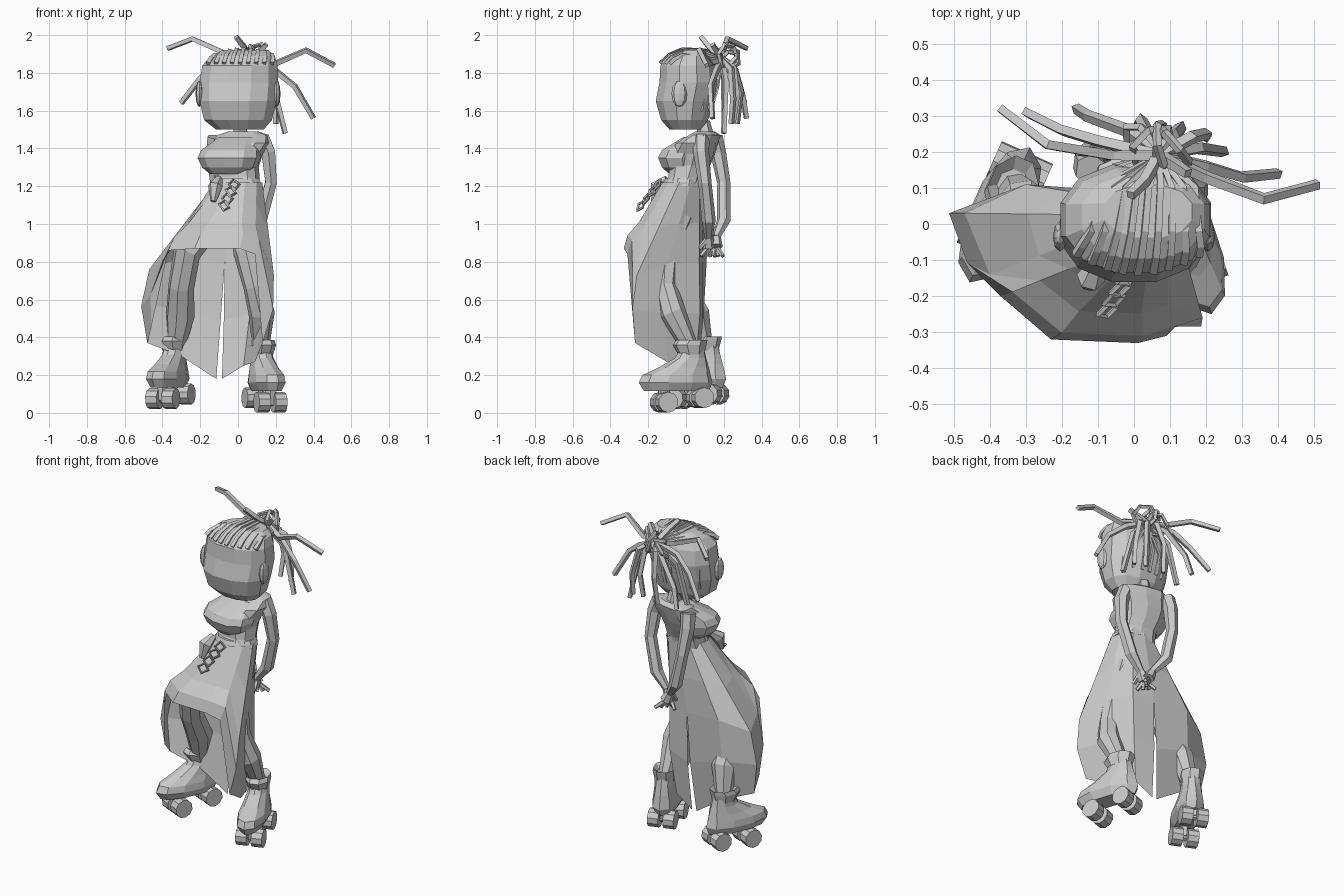
import bpy, bmesh, math
from mathutils import Vector, Matrix, Quaternion

cube = bpy.data.objects.get("Cube")
if cube:
    bpy.data.objects.remove(cube, do_unlink=True)

clay = bpy.data.materials.new("clay_grey")
clay.use_nodes = True
GREY = (0.6, 0.6, 0.6, 1)
clay.diffuse_color = GREY
clay.node_tree.nodes["Principled BSDF"].inputs["Base Color"].default_value = GREY


def finish(name, bm, fix=True):
    if fix:
        bmesh.ops.recalc_face_normals(bm, faces=bm.faces)
    mesh = bpy.data.meshes.new(name)
    bm.to_mesh(mesh)
    bm.free()
    mesh.materials.append(clay)
    obj = bpy.data.objects.new(name, mesh)
    bpy.context.collection.objects.link(obj)
    return obj


def bridge(name, rings, place=Matrix()):
    """Skin a stack of closed rings and cap both ends."""
    bm = bmesh.new()
    loops = [[bm.verts.new(place @ Vector(p)) for p in ring] for ring in rings]
    n = len(loops[0])
    for low, high in zip(loops, loops[1:]):
        for i in range(n):
            j = (i + 1) % n
            bm.faces.new((low[i], low[j], high[j], high[i]))
    bm.faces.new(loops[0][::-1])
    bm.faces.new(loops[-1])
    return finish(name, bm)


def loft(name, sections, sides=10, square=1.0, place=Matrix()):
    """Sections are (z, centre x, half width, front y, back y)."""
    def soft(v):
        return math.copysign(abs(v) ** square, v)
    rings = []
    for z, cx, rx, front, back in sections:
        cy, ry = (front + back) / 2, (back - front) / 2
        turns = [math.tau * (i + 0.5) / sides for i in range(sides)]
        rings.append([(cx + rx * soft(math.cos(a)), cy + ry * soft(math.sin(a)), z) for a in turns])
    return bridge(name, rings, place)


def tube(name, points, radii, sides=6):
    """Sweep a polygon along a bent path; a single radius is tapered."""
    points = [Vector(p) for p in points]
    count = len(points)
    if not isinstance(radii, (list, tuple)):
        radii = [radii * (1 - 0.3 * i / count) for i in range(count)]
    heading, turn, rings = Vector((0, 0, 1)), Quaternion(), []
    for i, (p, r) in enumerate(zip(points, radii)):
        new = (points[min(i + 1, count - 1)] - points[max(i - 1, 0)]).normalized()
        turn = heading.rotation_difference(new) @ turn
        heading = new
        turns = [math.tau * (k + 0.5) / sides for k in range(sides)]
        rings.append([p + turn @ Vector((r * math.cos(a), r * math.sin(a), 0)) for a in turns])
    return bridge(name, rings)


def ball(name, centre, size):
    bm = bmesh.new()
    place = Matrix.Translation(centre) @ Matrix.Diagonal((*size, 1))
    bmesh.ops.create_uvsphere(bm, u_segments=8, v_segments=6, radius=1, matrix=place)
    return finish(name, bm)


def ring(name, centre, major, minor, tilt, segments):
    bpy.ops.mesh.primitive_torus_add(location=centre, rotation=tilt, major_radius=major,
                                     minor_radius=minor, major_segments=segments, minor_segments=4)
    obj = bpy.context.object
    obj.name = name
    obj.data.materials.append(clay)
    for face in obj.data.polygons:
        face.use_smooth = False


# Head, ears and neck
loft("head", [(1.5, 0.01, 0.13, -0.09, 0.08), (1.55, 0, 0.185, -0.135, 0.12),
              (1.65, 0, 0.21, -0.165, 0.15), (1.75, 0.005, 0.215, -0.145, 0.17),
              (1.84, 0.01, 0.205, -0.14, 0.16), (1.89, 0.025, 0.175, -0.1, 0.14),
              (1.92, 0.04, 0.125, -0.04, 0.11)], sides=12, square=0.9)
for side, label in ((1, "left"), (-1, "right")):
    ball(label + "_ear", (side * 0.205, -0.035, 1.69), (0.02, 0.042, 0.07))
tube("neck", [(0.02, 0.11, 1.44), (0.005, 0.09, 1.54)], [0.045, 0.037])

# Torso turned towards its right, with bust and waistband
twist = Matrix.Rotation(math.radians(-15), 4, "Z")
loft("torso", [(1.18, 0, 0.125, -0.12, 0.08), (1.25, -0.005, 0.115, -0.09, 0.095),
               (1.31, -0.02, 0.125, -0.09, 0.12), (1.37, -0.02, 0.14, -0.09, 0.145),
               (1.43, 0, 0.15, -0.04, 0.165), (1.47, 0, 0.14, 0.03, 0.175),
               (1.49, 0, 0.08, 0.06, 0.15)], square=0.75, place=twist)
loft("bust", [(1.265, -0.045, 0.1, -0.1, 0.06), (1.3, -0.04, 0.145, -0.135, 0.08),
              (1.35, -0.04, 0.168, -0.155, 0.09), (1.39, -0.035, 0.158, -0.135, 0.1),
              (1.42, -0.03, 0.13, -0.085, 0.12), (1.46, -0.01, 0.11, -0.01, 0.13)],
     square=0.85, place=twist)
loft("waistband", [(1.2, 0, 0.135, -0.13, 0.09), (1.24, 0, 0.118, -0.11, 0.09)])

# Skirt: columns from the back slit around the front; no middle means a short front panel
columns = [((-0.07, 0.09, 0.8), (-0.115, 0.06, 0.18)),
           ((-0.3, 0.11, 0.82), (-0.3, 0.05, 0.3)),
           ((-0.47, 0.03, 0.76), (-0.48, 0.01, 0.37)),
           ((-0.4, -0.14, 0.8), (-0.46, -0.07, 0.45)),
           (None, (-0.37, -0.2, 0.86)), (None, (-0.23, -0.32, 0.87)),
           (None, (0.01, -0.33, 0.87)), (None, (0.09, -0.31, 0.84)),
           ((0.19, -0.26, 0.73), (0.13, -0.27, 0.37)),
           ((0.13, -0.1, 0.78), (0.09, -0.1, 0.27)),
           ((0.065, 0.07, 0.8), (0.03, 0.05, 0.25)),
           ((-0.07, 0.09, 0.8), (-0.085, 0.06, 0.18))]
axis = Vector((-0.1, -0.08, 0))
bm = bmesh.new()
grid = []
for i, (middle, hem) in enumerate(columns):
    a = math.pi / 2 + math.tau * i / (len(columns) - 1)
    waist = Vector((0.13 * math.cos(a), -0.02 + 0.11 * math.sin(a), 1.22))
    hem = Vector(hem)
    middle = Vector(middle) if middle else waist.lerp(hem, 0.6)
    low = middle.lerp(hem, 0.5)
    low += (low - axis) * Vector((0.1, 0.1, 0)).x * Vector((1, 1, 0)).x - Vector((0, 0, low.z * 0.1))
    grid.append([bm.verts.new(p) for p in (waist, waist.lerp(middle, 0.5), middle, low, hem)])
for left, right in zip(grid, grid[1:]):
    for k in range(len(left) - 1):
        bm.faces.new((left[k], left[k + 1], right[k + 1], right[k]))
finish("skirt", bm, fix=False)

# Legs
tube("left_leg", [(0.04, -0.02, 1.05), (0.05, -0.1, 0.85), (0.09, -0.11, 0.67),
                  (0.125, -0.07, 0.53), (0.12, 0.03, 0.33)], [0.08, 0.075, 0.062, 0.07, 0.042], 8)
tube("right_leg", [(-0.12, 0, 1.05), (-0.27, -0.09, 0.85), (-0.3, -0.03, 0.67),
                   (-0.305, 0.05, 0.52), (-0.33, 0.1, 0.33)], [0.08, 0.075, 0.07, 0.078, 0.045], 8)

# Roller skates: boot, cuff, axle and wheels, toe along local -y
for label, spot, turn in (("left", (0.15, -0.05, 0), 18), ("right", (-0.37, 0.03, 0.02), -24)):
    place = Matrix.Translation(spot) @ Matrix.Rotation(math.radians(turn), 4, "Z")
    loft(label + "_boot", [(0.115, 0, 0.06, -0.18, 0.18), (0.16, 0, 0.085, -0.21, 0.2),
                           (0.2, 0, 0.08, -0.19, 0.19), (0.24, 0, 0.068, -0.1, 0.18),
                           (0.29, 0, 0.058, -0.01, 0.165), (0.35, 0, 0.056, 0.03, 0.15)],
         square=0.95, place=place)
    loft(label + "_cuff", [(0.31, 0, 0.06, 0.01, 0.15), (0.36, 0, 0.072, -0.02, 0.165),
                           (0.385, 0, 0.068, 0, 0.17), (0.36, 0, 0.045, 0.04, 0.13)],
         sides=8, place=place)
    for end, y, z in (("front", -0.07, 0.056), ("rear", 0.13, 0.08)):
        tube(f"{label}_{end}_truck", [place @ Vector((0, y, h)) for h in (z, 0.15)], [0.025, 0.035])
        for x in (-0.046, 0.046):
            span = [place @ Vector((x + dx, y, z)) for dx in (-0.032, 0.032)]
            tube(f"{label}_{end}_wheel", span, [0.055, 0.055], 10)
        tube(f"{label}_{end}_axle", [place @ Vector((x, y, z)) for x in (-0.04, 0.04)], [0.02, 0.02])

# Arms folded behind the back, with hands and fingers
arms = {"left": [(0.125, 0.08, 1.46), (0.16, 0.08, 1.38), (0.175, 0.1, 1.22), (0.12, 0.12, 1.02), (0.05, 0.12, 0.93)],
        "right": [(-0.12, 0.15, 1.46), (-0.13, 0.17, 1.38), (-0.115, 0.2, 1.22), (-0.07, 0.2, 1.02), (0, 0.16, 0.93)]}
for label, path in arms.items():
    tube(label + "_arm", path, [0.045, 0.042, 0.035, 0.037, 0.022])
    wrist = Vector(path[-1])
    way = -1 if label == "left" else 1
    palm = wrist + Vector((way * 0.025, 0, -0.05))
    tube(label + "_palm", [wrist, palm], [0.025, 0.035])
    for k in range(4):
        tip = palm + Vector((way * (0.055 - 0.025 * k), 0.035 - 0.025 * k, -0.05))
        tube(label + "_finger", [palm.lerp(tip, 0.2), tip], 0.013, 5)
    tube(label + "_thumb", [wrist, wrist + Vector((-way * 0.01, -0.05, -0.06))], 0.014, 5)

# Belt pouch and hanging chain
tube("belt_pouch", [(-0.1, -0.1, 1.24), (-0.12, -0.15, 1.2), (-0.13, -0.17, 1.12)], [0.02, 0.04, 0.015])
for k in range(4):
    ring("chain_link", (-0.02 - 0.018 * k, -0.15 - 0.03 * k, 1.21 - 0.038 * k), 0.03, 0.008,
         (math.radians(60), 0.3 * (k % 2), 0.4), 4)

# Braided rows drawn straight back over the crown and up the nape
bun = Vector((0.07, 0.19, 1.87))
for k in range(9):
    s = k / 4 - 1
    drop = s * s
    tube("crown_braid", [(0.01 + 0.17 * s, -0.135 + 0.05 * drop, 1.85), (0.02 + 0.165 * s, -0.09 + 0.03 * drop, 1.895 - 0.02 * drop),
                         (0.03 + 0.15 * s, -0.02, 1.925 - 0.03 * drop), (0.04 + 0.13 * s, 0.1, 1.92 - 0.04 * drop), bun], 0.015, 4)
for k in range(7):
    s = k / 3 - 1
    tube("nape_braid", [(0.15 * s, 0.13 - 0.05 * s * s, 1.6), (0.16 * s, 0.165 - 0.07 * s * s, 1.72), bun], 0.014, 4)

# Looped bun
for k in range(4):
    tilt = (0.5 + 0.4 * k, 0.7 * k - 0.9, 0.8 * k)
    ring("bun_loop", bun + Vector((0.03 * k - 0.05, 0.03, 0.01 * k - 0.01)), 0.065, 0.013, tilt, 6)

# Loose locks: path after the bun
locks = [[(0.2, 0.13, 1.85), (0.36, 0.07, 1.92), (0.51, 0.11, 1.84)],
         [(0.2, 0.16, 1.81), (0.3, 0.13, 1.73), (0.4, 0.14, 1.56)],
         [(0.18, 0.21, 1.75), (0.25, 0.2, 1.48)],
         [(-0.06, 0.19, 1.9), (-0.24, 0.22, 1.98), (-0.37, 0.32, 1.93)],
         [(-0.1, 0.23, 1.85), (-0.2, 0.26, 1.77), (-0.3, 0.31, 1.64)],
         [(-0.02, 0.26, 1.82), (-0.13, 0.3, 1.68), (-0.16, 0.32, 1.56)],
         [(0.04, 0.25, 1.84), (0.02, 0.29, 1.7), (0.01, 0.27, 1.53)],
         [(0.11, 0.25, 1.83), (0.13, 0.27, 1.68), (0.12, 0.25, 1.54)],
         [(0.16, 0.24, 1.82), (0.2, 0.25, 1.66), (0.2, 0.24, 1.53)],
         [(-0.08, 0.2, 1.78), (-0.15, 0.2, 1.54)],
         [(0.03, 0.12, 1.94), (-0.01, 0.08, 1.99)],
         [(0.12, 0.16, 1.92), (0.15, 0.14, 1.95)]]
for path in locks:
    tube("loose_lock", [bun] + path, 0.02, 4)
